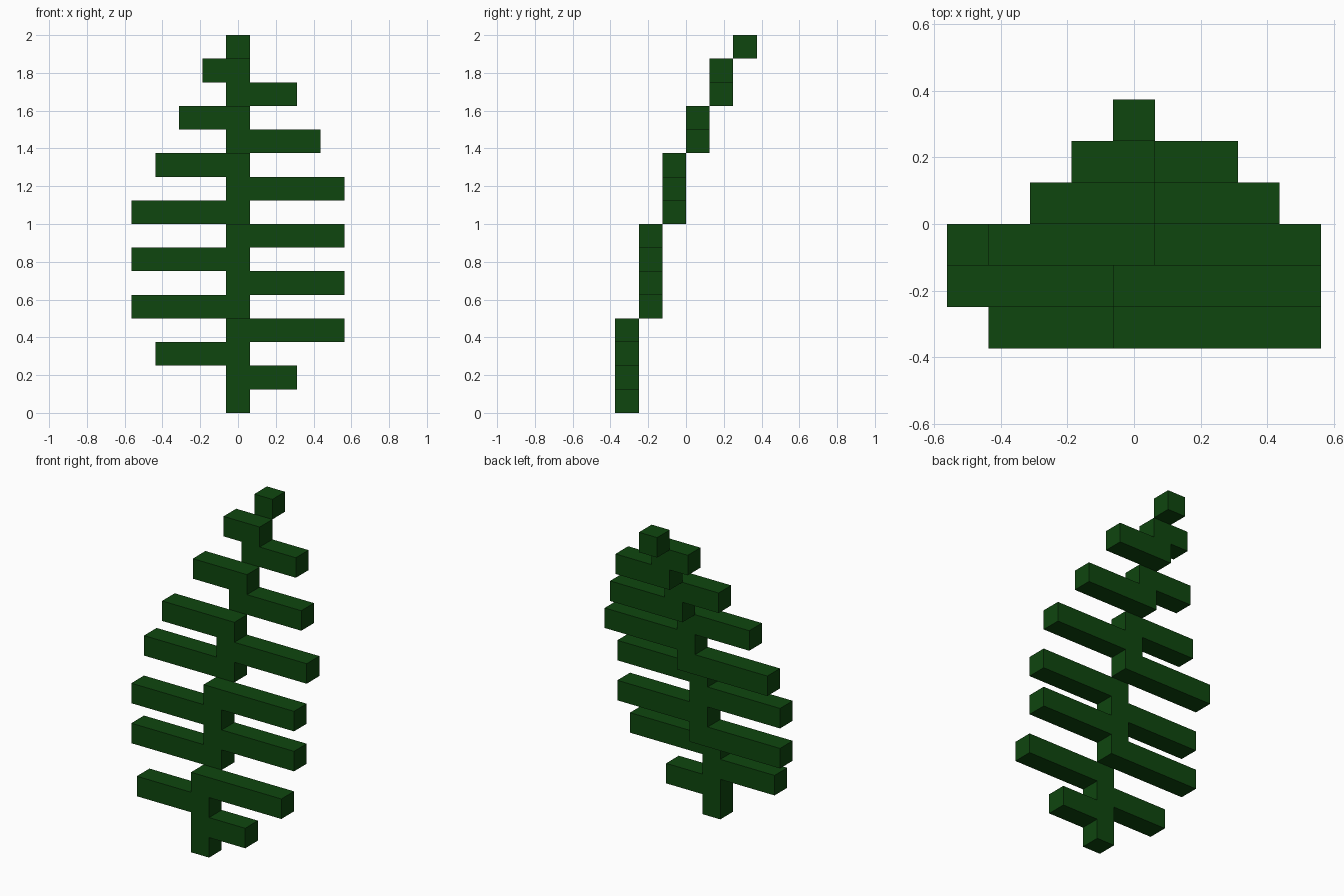
import bpy
import bmesh
from mathutils import Matrix, Vector

cube = bpy.data.objects.get("Cube")
if cube:
    bpy.data.objects.remove(cube, do_unlink=True)

UNIT = 0.125  # edge of one block

# Dark leaf green
green = bpy.data.materials.new("leaf_green")
green.use_nodes = True
colour = (0.0045, 0.061, 0.0045, 1)
green.diffuse_color = colour
green.node_tree.nodes["Principled BSDF"].inputs["Base Color"].default_value = colour

# Each section is one straight piece of stem; each number is the leaflet
# length in blocks for one row, going up (positive is the model's left, +x)
sections = [
    [0, 2, -3, 4],
    [-4, 4, -4, 4],
    [-4, 4, -3],
    [3, -2],
    [2, -1],
    [0],
]


def frond_section(name, leaflets, bottom, depth):
    """Stem block cut into rows, with leaflets pulled out of its side faces."""
    height = len(leaflets)
    bm = bmesh.new()
    bmesh.ops.create_cube(bm, size=1, matrix=Matrix.Translation((0, depth, bottom + height / 2))
                          @ Matrix.Diagonal((1, 1, height, 1)))
    for row in range(1, height):
        bmesh.ops.bisect_plane(bm, geom=bm.verts[:] + bm.edges[:] + bm.faces[:],
                               plane_co=(0, 0, bottom + row), plane_no=(0, 0, 1))
    bm.normal_update()
    for row, length in enumerate(leaflets):
        if not length:
            continue
        side = 1 if length > 0 else -1
        target = Vector((side / 2, depth, bottom + row + 0.5))
        face = min(bm.faces, key=lambda f: (f.calc_center_median() - target).length)
        tip = bmesh.ops.extrude_discrete_faces(bm, faces=[face])["faces"][0]
        bmesh.ops.translate(bm, verts=tip.verts[:], vec=(length, 0, 0))
    bmesh.ops.recalc_face_normals(bm, faces=bm.faces[:])
    bmesh.ops.scale(bm, vec=(UNIT, UNIT, UNIT), verts=bm.verts[:])
    mesh = bpy.data.meshes.new(name)
    bm.to_mesh(mesh)
    bm.free()
    mesh.materials.append(green)
    bpy.context.collection.objects.link(bpy.data.objects.new(name, mesh))


# Stack the sections, each stepping one block back
bottom = 0
for i, leaflets in enumerate(sections):
    frond_section(f"frond_section_{i + 1}", leaflets, bottom, i - 2.5)
    bottom += len(leaflets)
